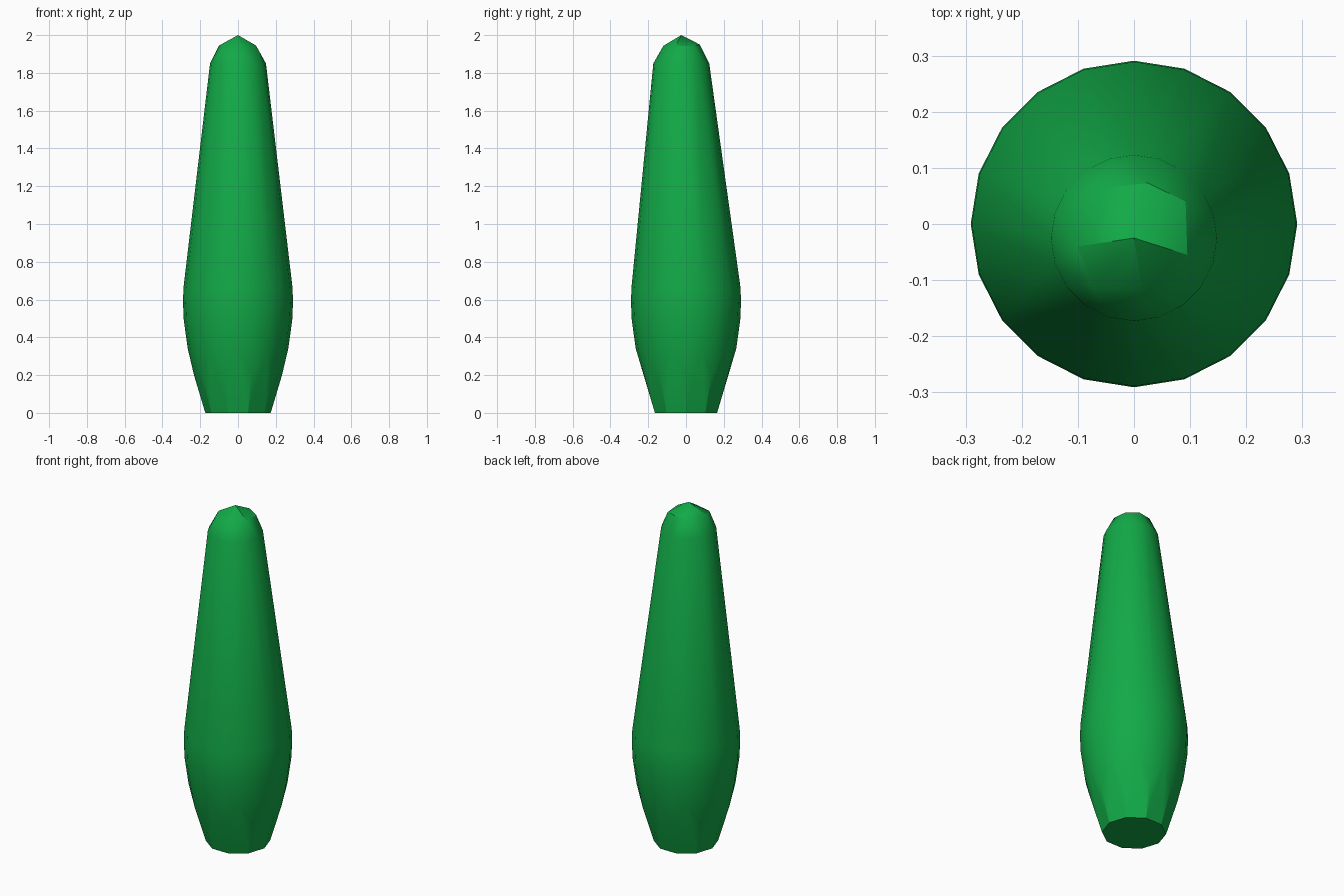
import bpy
import bmesh
from math import sin, cos, tau, radians

cube = bpy.data.objects.get("Cube")
if cube:
    bpy.data.objects.remove(cube, do_unlink=True)

# Leaf green material
green = bpy.data.materials.new("leaf_green")
green.use_nodes = True
color = (0.006, 0.40, 0.063, 1)
green.diffuse_color = color
bsdf = green.node_tree.nodes["Principled BSDF"]
bsdf.inputs["Base Color"].default_value = color
bsdf.inputs["Roughness"].default_value = 0.8

bm = bmesh.new()


def add_ring(z, radius, sides, y=0.0):
    for i in range(sides):
        a = tau * i / sides
        bm.verts.new((radius * cos(a), y + radius * sin(a), z))


# Tapered body: height, radius, sides, y shift
for ring in [(0, 0.173, 10, 0), (0.20, 0.233, 10, 0), (0.34, 0.266, 20, 0),
             (0.49, 0.287, 20, 0), (0.58, 0.291, 20, 0), (0.66, 0.289, 20, 0),
             (1.85, 0.148, 20, -0.025)]:
    add_ring(*ring)

# Faceted, slightly irregular tip
for point in [(0.025, 0.073, 1.95), (0.092, 0.04, 1.94), (0.095, -0.055, 1.945),
              (0.015, -0.12, 1.943), (-0.075, -0.112, 1.933),
              (-0.1, -0.04, 1.945), (-0.055, 0.064, 1.945), (0, -0.025, 2)]:
    bm.verts.new(point)

# The body is convex, so a hull skins all rings and the tip
bmesh.ops.convex_hull(bm, input=bm.verts[:])
bmesh.ops.dissolve_limit(bm, angle_limit=radians(0.5),
                         verts=bm.verts[:], edges=bm.edges[:])
bmesh.ops.recalc_face_normals(bm, faces=bm.faces[:])

mesh = bpy.data.meshes.new("tree_foliage")
bm.to_mesh(mesh)
bm.free()
mesh.materials.append(green)
foliage = bpy.data.objects.new("tree_foliage", mesh)
bpy.context.collection.objects.link(foliage)

# Smooth sides with crisp base and tip facets
bpy.ops.object.select_all(action="DESELECT")
foliage.select_set(True)
bpy.context.view_layer.objects.active = foliage
bpy.ops.object.shade_smooth_by_angle(angle=radians(28))
